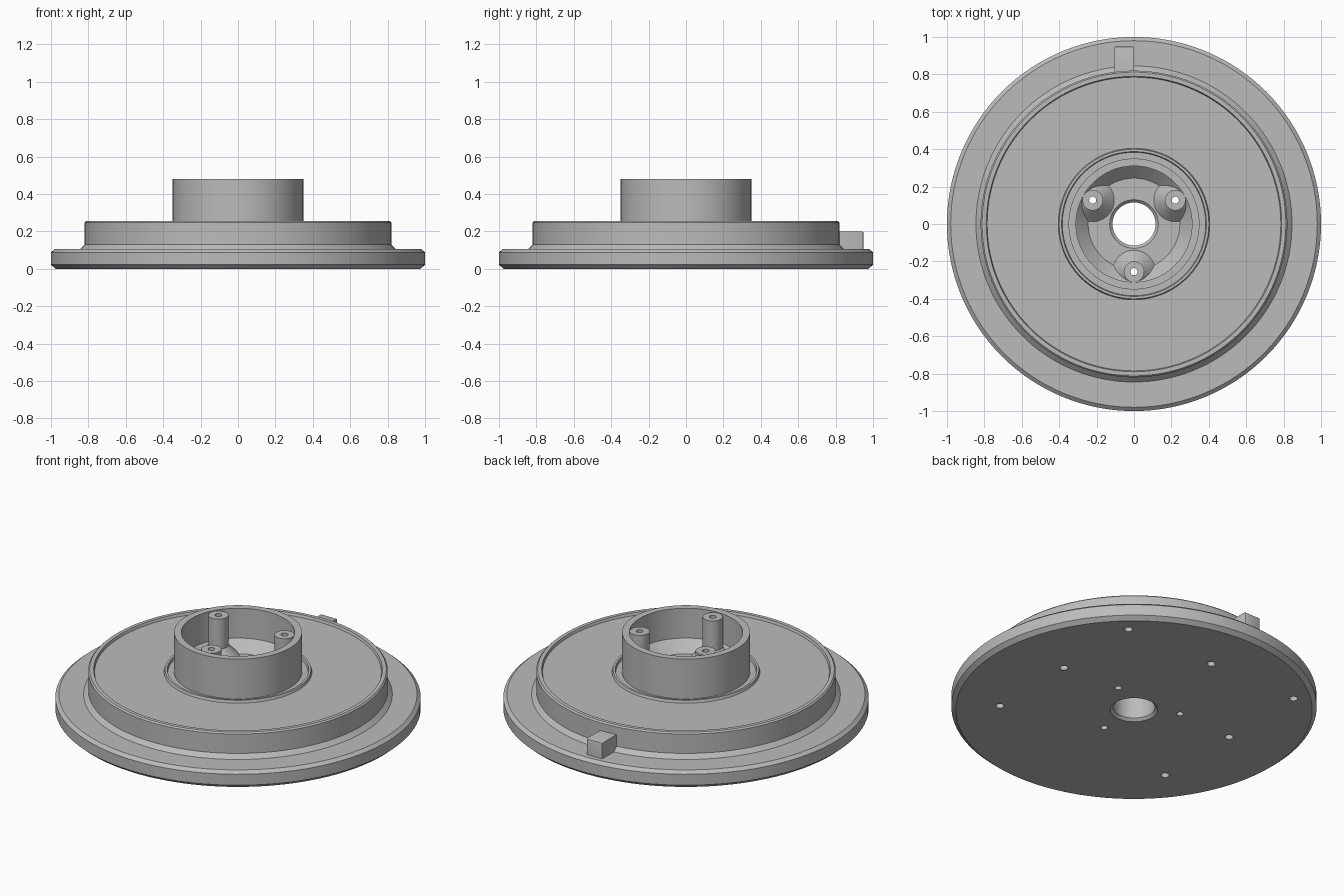
import bpy, bmesh, math
from mathutils import Matrix

if "Cube" in bpy.data.objects:
    bpy.data.objects.remove(bpy.data.objects["Cube"])

grey = bpy.data.materials.new("plain grey")
grey.diffuse_color = (0.5, 0.5, 0.5, 1)
grey.use_nodes = True
grey.node_tree.nodes["Principled BSDF"].inputs["Base Color"].default_value = grey.diffuse_color


def add_object(name, bm):
    mesh = bpy.data.meshes.new(name)
    bmesh.ops.recalc_face_normals(bm, faces=bm.faces)
    bm.to_mesh(mesh)
    bm.free()
    obj = bpy.data.objects.new(name, mesh)
    bpy.context.collection.objects.link(obj)
    mesh.materials.append(grey)
    return obj


def lathe(name, profile, steps, location=(0, 0, 0)):
    """Spin a closed (radius, z) outline around the z axis."""
    bm = bmesh.new()
    rings = [[bm.verts.new((r * math.cos(2 * math.pi * i / steps),
                            r * math.sin(2 * math.pi * i / steps), z))
              for i in range(steps)] for r, z in profile]
    for a, b in zip(rings, rings[1:] + rings[:1]):
        for i in range(steps):
            j = (i + 1) % steps
            bm.faces.new((a[i], a[j], b[j], b[i]))
    obj = add_object(name, bm)
    obj.location = location
    return obj


def cylinder(bm, x, y, radius, z0, z1, steps=24):
    bmesh.ops.create_cone(bm, cap_ends=True, segments=steps, radius1=radius, radius2=radius,
                          depth=z1 - z0, matrix=Matrix.Translation((x, y, (z0 + z1) / 2)))


def boolean(obj, cutter, operation):
    mod = obj.modifiers.new(operation.lower(), 'BOOLEAN')
    mod.operation = operation
    mod.solver = 'EXACT'
    mod.object = cutter
    cutter.hide_render = True
    cutter.hide_set(True)


def finish(obj):
    """Apply modifiers and smooth the round faces."""
    bpy.ops.object.select_all(action='DESELECT')
    bpy.context.view_layer.objects.active = obj
    obj.select_set(True)
    for mod in list(obj.modifiers):
        bpy.ops.object.modifier_apply(modifier=mod.name)
    bpy.ops.object.shade_smooth_by_angle(angle=math.radians(25))


# Flanged disc with raised rim, hub collar and centre bore
disc = lathe("disc_with_hub", [
    (0.13, 0), (0.975, 0), (1.0, 0.022), (1.0, 0.088), (0.98, 0.105),    # flange
    (0.845, 0.105), (0.82, 0.13), (0.82, 0.247), (0.812, 0.255),         # step
    (0.79, 0.255), (0.785, 0.24), (0.405, 0.24), (0.40, 0.255),          # deck
    (0.387, 0.255), (0.383, 0.24), (0.35, 0.24),                         # inner lip
    (0.35, 0.48), (0.31, 0.48), (0.31, 0.30), (0.245, 0.235),            # collar
    (0.13, 0.235), (0.115, 0.22), (0.115, 0.015)], 128)                  # bore

# Screw positions inside the collar
screws = [(0.255 * math.cos(math.radians(a)), 0.255 * math.sin(math.radians(a)))
          for a in (30, 150, 270)]

# Cutter: through screw holes and blind mounting holes in the underside
bm = bmesh.new()
for x, y in screws:
    cylinder(bm, x, y, 0.019, -0.1, 0.6)
for x, y in [(0, 0.656)] + [(s * 0.59, y) for s in (-1, 1) for y in (0.655, 0.105, -0.44)]:
    cylinder(bm, x, y, 0.023, -0.1, 0.1)
holes = add_object("hole_cutter", bm)

# Trimmer keeping the post feet inside the collar wall
bm = bmesh.new()
cylinder(bm, 0, 0, 0.33, 0.1, 0.6, 128)
trim = add_object("post_trimmer", bm)

boolean(disc, holes, 'DIFFERENCE')

# Screw posts with flared feet
posts = [lathe(f"screw_post_{i + 1}", [
    (0.019, 0.22), (0.115, 0.22), (0.115, 0.235), (0.055, 0.295),
    (0.055, 0.476), (0.019, 0.476)], 32, (x, y, 0)) for i, (x, y) in enumerate(screws)]
for post in posts:
    boolean(post, trim, 'INTERSECT')

# Locating tab on the back of the flange
bm = bmesh.new()
bmesh.ops.create_cube(bm, size=1)
bmesh.ops.scale(bm, vec=(0.105, 0.15, 0.105), verts=bm.verts)
bmesh.ops.translate(bm, vec=(-0.0525, 0.875, 0.1475), verts=bm.verts)
edges = [e for e in bm.edges if all(v.co.y > 0.9 for v in e.verts)
         and any(v.co.z > 0.15 for v in e.verts)]
bmesh.ops.bevel(bm, geom=edges, offset=0.01, segments=2, affect='EDGES', profile=0.5)
tab = add_object("locating_tab", bm)

for obj in [disc, tab] + posts:
    finish(obj)

# Remove the helpers
for helper in (holes, trim):
    bpy.data.objects.remove(helper)
